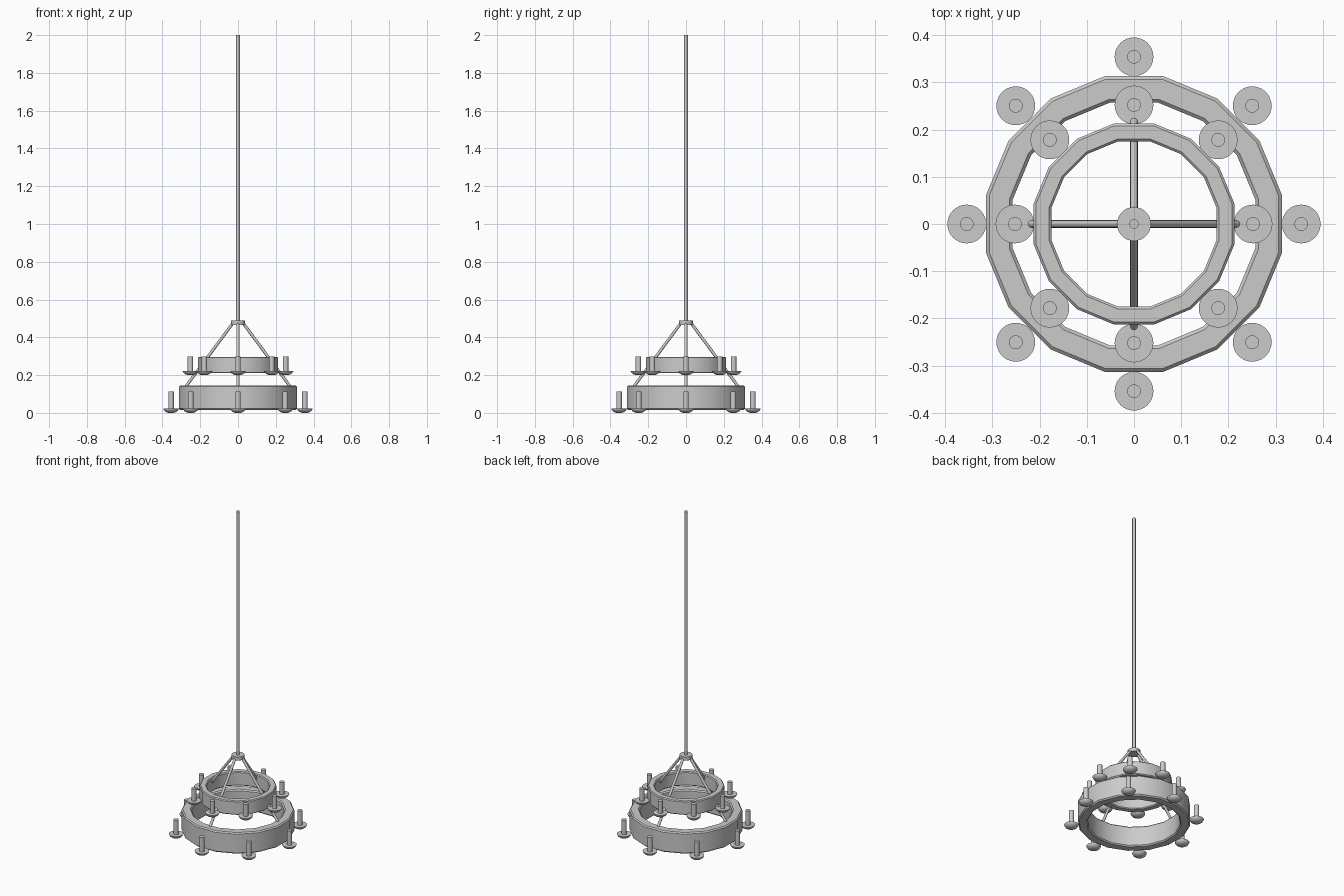
import bpy
import math
from mathutils import Vector

if "Cube" in bpy.data.objects:
    bpy.data.objects.remove(bpy.data.objects["Cube"])


def revolve(name, profile, sides, loc=(0, 0, 0), closed=False, start=0.0):
    """Revolve an (r, z) profile about z; open profiles begin and end in caps."""
    n = len(profile)
    verts = [(r * math.cos(start + 2 * math.pi * i / sides),
              r * math.sin(start + 2 * math.pi * i / sides), z)
             for i in range(sides) for r, z in profile]
    faces = []
    for i in range(sides):
        a, b = i * n, (i + 1) % sides * n
        for j in range(n if closed else n - 1):
            k = (j + 1) % n
            faces.append((a + j, b + j, b + k, a + k))
    if not closed:
        faces.append([i * n for i in reversed(range(sides))])
        faces.append([i * n + n - 1 for i in range(sides)])
    mesh = bpy.data.meshes.new(name)
    mesh.from_pydata(verts, [], faces)
    obj = bpy.data.objects.new(name, mesh)
    bpy.context.collection.objects.link(obj)
    obj.location = loc
    bpy.ops.object.select_all(action='DESELECT')
    obj.select_set(True)
    bpy.context.view_layer.objects.active = obj
    bpy.ops.object.shade_smooth_by_angle(angle=math.radians(32))
    return obj


def ring(name, inner, outer, z0, z1, b):
    """16-sided band with chamfered edges."""
    profile = [(inner + b, z0), (outer - b, z0), (outer, z0 + b), (outer, z1 - b),
               (outer - b, z1), (inner + b, z1), (inner, z1 - b), (inner, z0 + b)]
    return revolve(name, profile, 16, closed=True, start=math.pi / 16)


def rod(name, p, q, radius):
    """Round bar between two points."""
    p, q = Vector(p), Vector(q)
    obj = revolve(name, [(radius, 0), (radius, (q - p).length)], 16, p)
    obj.rotation_euler = (q - p).to_track_quat('Z', 'Y').to_euler()
    return obj


# Two tiers of rings
ring("lower_ring", 0.262, 0.319, 0.015, 0.146, 0.007)
ring("upper_ring", 0.178, 0.217, 0.210, 0.297, 0.005)

# Hanging rod and hub
rod("hanging_rod", (0, 0, 0.48), (0, 0, 2.0), 0.010)
revolve("hub", [(0.036, 0.466), (0.036, 0.488)], 32)

# Four struts running from the hub through the upper ring to the lower ring
for i in range(4):
    a = i * math.pi / 2
    c, s = math.cos(a), math.sin(a)
    rod(f"strut_{i}", (0.025 * c, 0.025 * s, 0.478), (0.287 * c, 0.287 * s, 0.125), 0.008)

# Candles on shallow saucers, eight per tier
saucer = [(0.014, 0), (0.025, 0.004), (0.035, 0.011), (0.041, 0.021), (0.041, 0.023)]
for tier, radius, z in (("lower", 0.354, 0.0), ("upper", 0.252, 0.19 + 0.010)):
    for i in range(8):
        a = i * math.pi / 4
        pos = (radius * math.cos(a), radius * math.sin(a), z)
        revolve(f"{tier}_saucer_{i}", saucer, 32, pos)
        revolve(f"{tier}_candle_{i}", [(0.0145, 0.018), (0.0145, 0.112 if z == 0 else 0.098)], 24, pos)
